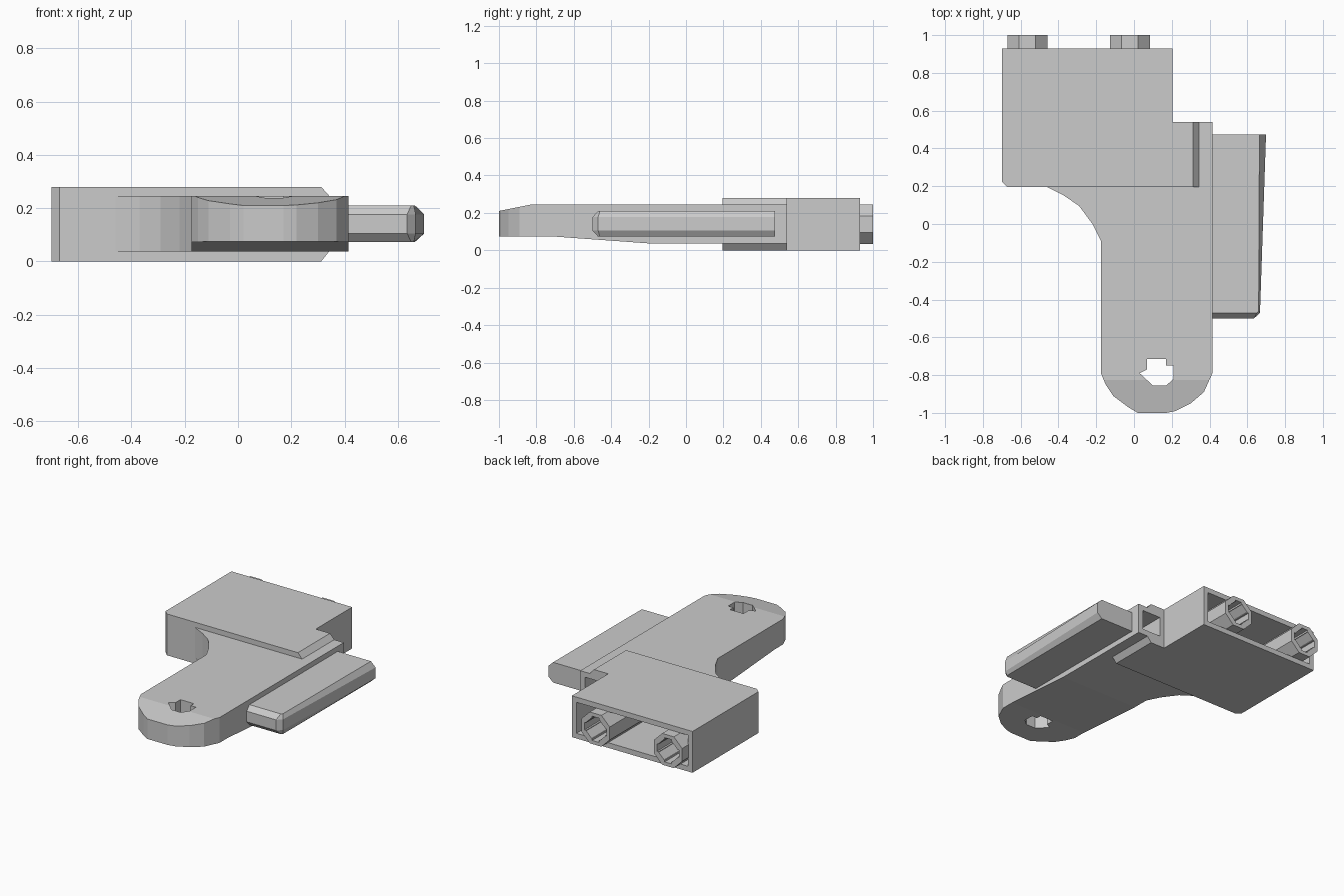
import bpy, bmesh, math

if "Cube" in bpy.data.objects:
    bpy.data.objects.remove(bpy.data.objects["Cube"])

AXES = {
    "z": lambda u, v, w: (u, v, w),
    "y": lambda u, v, w: (u, w, v),
    "x": lambda u, v, w: (w, u, v),
}


def loft(name, rings, axis="z"):
    """Solid from (height, outline) rings stacked along an axis."""
    bm = bmesh.new()
    loops = [[bm.verts.new(AXES[axis](u, v, w)) for u, v in pts] for w, pts in rings]
    for a, b in zip(loops, loops[1:]):
        n = len(a)
        for i in range(n):
            bm.faces.new((a[i], a[(i + 1) % n], b[(i + 1) % n], b[i]))
    bm.faces.new(loops[0])
    bm.faces.new(loops[-1])
    bmesh.ops.recalc_face_normals(bm, faces=bm.faces)
    mesh = bpy.data.meshes.new(name)
    bm.to_mesh(mesh)
    bm.free()
    obj = bpy.data.objects.new(name, mesh)
    bpy.context.collection.objects.link(obj)
    return obj


def prism(name, pts, lo, hi, axis="z"):
    return loft(name, [(lo, pts), (hi, pts)], axis)


def rect(u0, u1, v0, v1):
    return [(u0, v0), (u1, v0), (u1, v1), (u0, v1)]


def octagon(cu, cv, apothem):
    r = apothem / math.cos(math.pi / 8)
    return [(cu + r * math.cos((k + 0.5) * math.pi / 4),
             cv + r * math.sin((k + 0.5) * math.pi / 4)) for k in range(8)]


def cut(obj, cutter):
    """Subtract the cutter, then discard it."""
    cutter.hide_render = True
    mod = obj.modifiers.new("cut", "BOOLEAN")
    mod.operation = "DIFFERENCE"
    mod.solver = "EXACT"
    mod.object = cutter
    bpy.context.view_layer.objects.active = obj
    bpy.ops.object.modifier_apply(modifier=mod.name)
    bpy.data.objects.remove(cutter)


# Housing: L-shaped block, hollow and open at the back
housing = prism("housing", [(-0.70, 0.225), (-0.67, 0.196), (0.205, 0.196),
                            (0.205, 0.93), (-0.70, 0.93)], 0, 0.28)
cut(housing, prism("cavity", rect(-0.665, 0.17, 0.23, 1.05), 0.035, 0.245))

# Side flanges above and below the arm, with a sloped outer edge
for name, z_out, z_in in (("upper_flange", 0.28, 0.24), ("lower_flange", 0.0, 0.045)):
    loft(name, [(z_out, rect(0.20, 0.312, 0.196, 0.54)),
                (z_in, [(0.20, 0.196), (0.312, 0.196), (0.348, 0.23), (0.348, 0.54), (0.20, 0.54)][:1]
                 + [(0.348, 0.196), (0.348, 0.54), (0.20, 0.54)])])

# Arm: rounded tip, straight sides and a curved fillet into the housing
arm = prism("arm", [
    (0.415, 0.54), (0.415, -0.79), (0.37, -0.89), (0.30, -0.95), (0.22, -0.99),
    (0.17, -1.0), (0.02, -1.0), (-0.03, -0.97), (-0.11, -0.91), (-0.15, -0.85),
    (-0.175, -0.79), (-0.175, -0.09), (-0.22, 0.0), (-0.29, 0.095),
    (-0.37, 0.15), (-0.46, 0.195), (-0.46, 0.24), (-0.16, 0.26), (-0.16, 0.54)],
    0.037, 0.245)
# Tapers towards the tip on the underside and top
cut(arm, prism("under_taper", [(-1.1, 0), (-0.2, 0), (-0.2, 0.037), (-0.7, 0.073),
                               (-1.1, 0.075)], -1, 1, "x"))
cut(arm, prism("top_taper", [(-1.1, 0.19), (-0.82, 0.246), (-0.82, 0.4),
                             (-1.1, 0.4)], -1, 1, "x"))
# Keyed hole in the tip and pocket in the rear end
cut(arm, prism("tip_hole", [
    (0.07, -0.715), (0.17, -0.715), (0.17, -0.75), (0.21, -0.75), (0.21, -0.82),
    (0.17, -0.855), (0.10, -0.855), (0.03, -0.79), (0.07, -0.77)], -0.1, 0.4))
cut(arm, prism("rear_pocket", rect(0.24, 0.38, 0.25, 0.7), 0.075, 0.21))

# Side blade with chamfered outer and front edges
rim = [(0.40, -0.50), (0.635, -0.50), (0.667, -0.47), (0.699, 0.475), (0.40, 0.475)]
flat = [(0.40, -0.47), (0.650, -0.47), (0.660, -0.46), (0.664, 0.475), (0.40, 0.475)]
loft("side_blade", [(0.073, flat), (0.105, rim), (0.177, rim), (0.21, flat)])

# Two octagonal sockets projecting from the back of the housing
for side, x in (("left", -0.565), ("right", -0.022)):
    socket = prism(side + "_socket", octagon(x, 0.14, 0.106), 0.22, 1.0, "y")
    cut(socket, prism("bore", octagon(x, 0.14, 0.07), 0.3, 1.1, "y"))
    # Key slots across the bore
    for slot in (rect(x - 0.082, x + 0.082, 0.115, 0.165),
                 rect(x - 0.025, x + 0.025, 0.058, 0.222)):
        cut(socket, prism("key_slot", slot, 0.3, 1.1, "y"))
